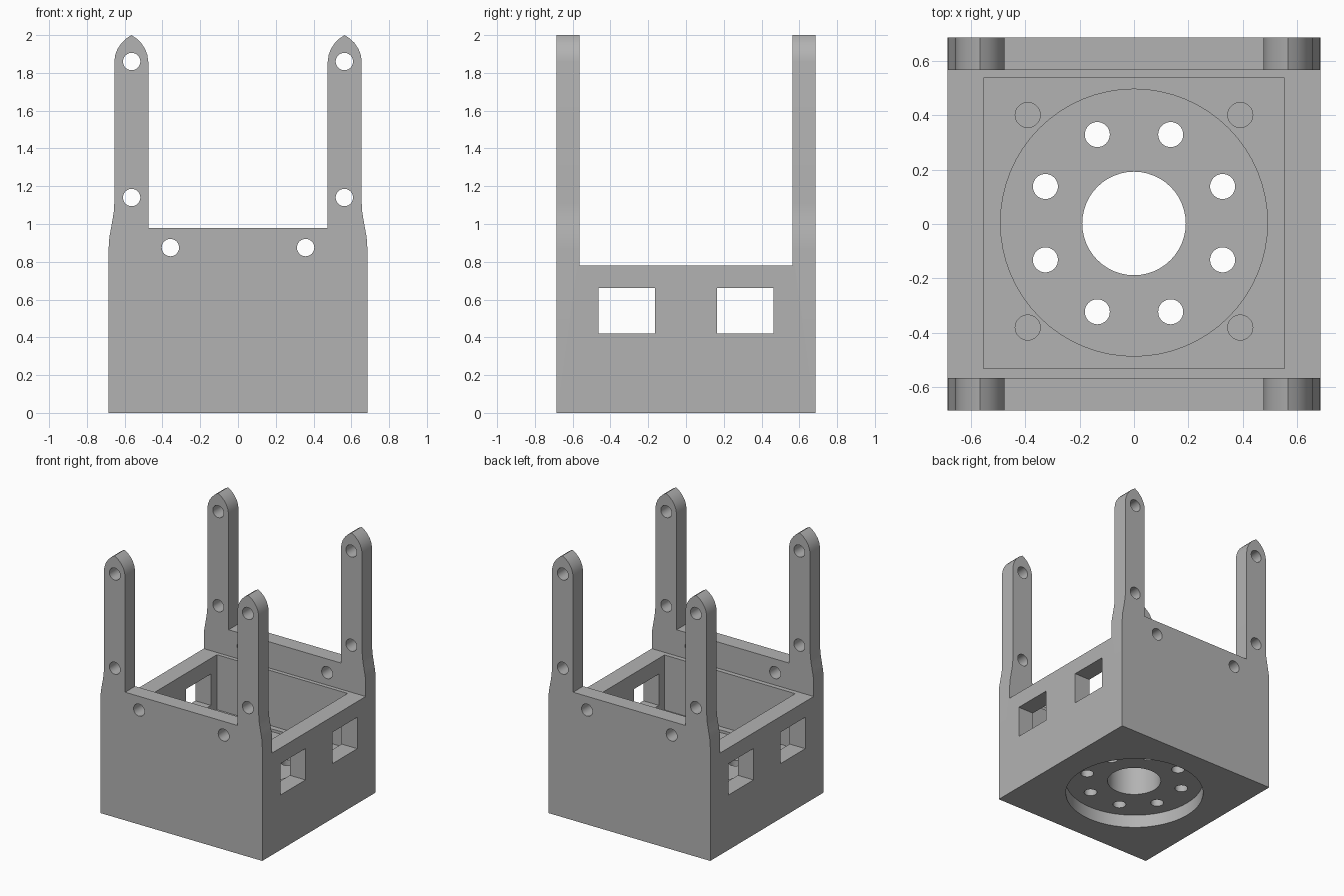
import bpy, bmesh, math
from mathutils import Matrix

cube = bpy.data.objects.get("Cube")
if cube:
    bpy.data.objects.remove(cube, do_unlink=True)

grey = bpy.data.materials.new("plain grey")
grey.use_nodes = True
colour = (0.45, 0.45, 0.45, 1)
grey.diffuse_color = colour
grey.node_tree.nodes["Principled BSDF"].inputs["Base Color"].default_value = colour

HALF = 0.685       # half width of the housing
PLATE = 0.12       # thickness of the front and back plates
FLOOR = 0.36       # top of the inner floor
HOLE = 0.046       # screw hole radius


def make_object(name, bm):
    bmesh.ops.recalc_face_normals(bm, faces=bm.faces)
    mesh = bpy.data.meshes.new(name)
    bm.to_mesh(mesh)
    bm.free()
    mesh.materials.append(grey)
    obj = bpy.data.objects.new(name, mesh)
    bpy.context.collection.objects.link(obj)
    return obj


def box(name, low, high):
    bm = bmesh.new()
    bmesh.ops.create_cube(bm, size=1)
    for v in bm.verts:
        v.co = [(a + b) / 2 + c * (b - a) for a, b, c in zip(low, high, v.co)]
    return make_object(name, bm)


def cylinder(name, centre, radius, depth, axis="Z", sides=32):
    bm = bmesh.new()
    turn = Matrix.Rotation(math.pi / 2, 4, "X") if axis == "Y" else Matrix()
    bmesh.ops.create_cone(bm, cap_ends=True, segments=sides, radius1=radius,
                          radius2=radius, depth=depth,
                          matrix=Matrix.Translation(centre) @ turn)
    return make_object(name, bm)


def combine(target, tool, operation="DIFFERENCE"):
    mod = target.modifiers.new("cut", "BOOLEAN")
    mod.operation, mod.solver, mod.object = operation, "EXACT", tool
    bpy.context.view_layer.objects.active = target
    bpy.ops.object.modifier_apply(modifier=mod.name)
    bpy.data.objects.remove(tool, do_unlink=True)


def plate(name, y):
    # Right half of the outline, from the base up the leg to the middle notch
    half = [(HALF, 0), (HALF, 0.87), (0.681, 0.93), (0.672, 0.98),
            (0.663, 1.03), (0.657, 1.07), (0.655, 1.11), (0.655, 1.86),
            (0.65, 1.895), (0.638, 1.927), (0.618, 1.957), (0.594, 1.981),
            (0.565, 2.0)]
    half += [(1.13 - x, z) for x, z in reversed(half[7:-1])] + [(0.475, 0.98)]
    outline = half + [(-x, z) for x, z in reversed(half)]
    bm = bmesh.new()
    face = bm.faces.new([bm.verts.new((x, y, z)) for x, z in outline])
    grown = bmesh.ops.extrude_face_region(bm, geom=[face])["geom"]
    bmesh.ops.translate(bm, vec=(0, PLATE, 0),
                        verts=[g for g in grown if isinstance(g, bmesh.types.BMVert)])
    return make_object(name, bm)


# Housing block joined with the two legged plates
inner = HALF - PLATE
housing = box("legged_housing", (-HALF, -inner - 0.01, 0), (HALF, inner + 0.01, 0.78))
# keep the block inside the plates so the joint is clean
for name, y in (("front_plate", -HALF), ("back_plate", inner)):
    combine(housing, plate(name, y), "UNION")

# Open cavity and side windows
combine(housing, box("cavity", (-0.553, -0.53, FLOOR), (0.553, 0.535, 0.9)))
for side in (-1, 1):
    y = side * 0.313
    combine(housing, box("window", (-1, y - 0.15, 0.42), (1, y + 0.15, 0.66)))

# Round recesses under and on the floor, and the central bore
combine(housing, cylinder("lower_recess", (0, 0.005, 0), 0.49, 0.2, sides=64))
combine(housing, cylinder("upper_recess", (0, 0.005, FLOOR), 0.49, 0.04, sides=64))
combine(housing, cylinder("bore", (0, 0.002, 0.2), 0.19, 0.6, sides=48))

# Ring of eight through holes
for i in range(8):
    a = math.pi / 8 + i * math.pi / 4
    combine(housing, cylinder("ring_hole", (0.352 * math.cos(a), 0.003 + 0.352 * math.sin(a), 0.2),
                              HOLE, 0.6))

# Mirrored blind floor holes and plate screw holes
for side in (-1, 1):
    for y in (-0.38, 0.4):
        combine(housing, cylinder("blind_hole", (side * 0.39, y, FLOOR), HOLE, 0.4))
    for x, z in ((0.563, 1.86), (0.563, 1.14), (0.358, 0.875)):
        combine(housing, cylinder("screw_hole", (side * x, 0, z), HOLE, 2, "Y"))

# Smooth curves, crisp edges
bpy.ops.object.select_all(action="DESELECT")
housing.select_set(True)
bpy.context.view_layer.objects.active = housing
bpy.ops.object.shade_smooth_by_angle(angle=math.radians(30))
